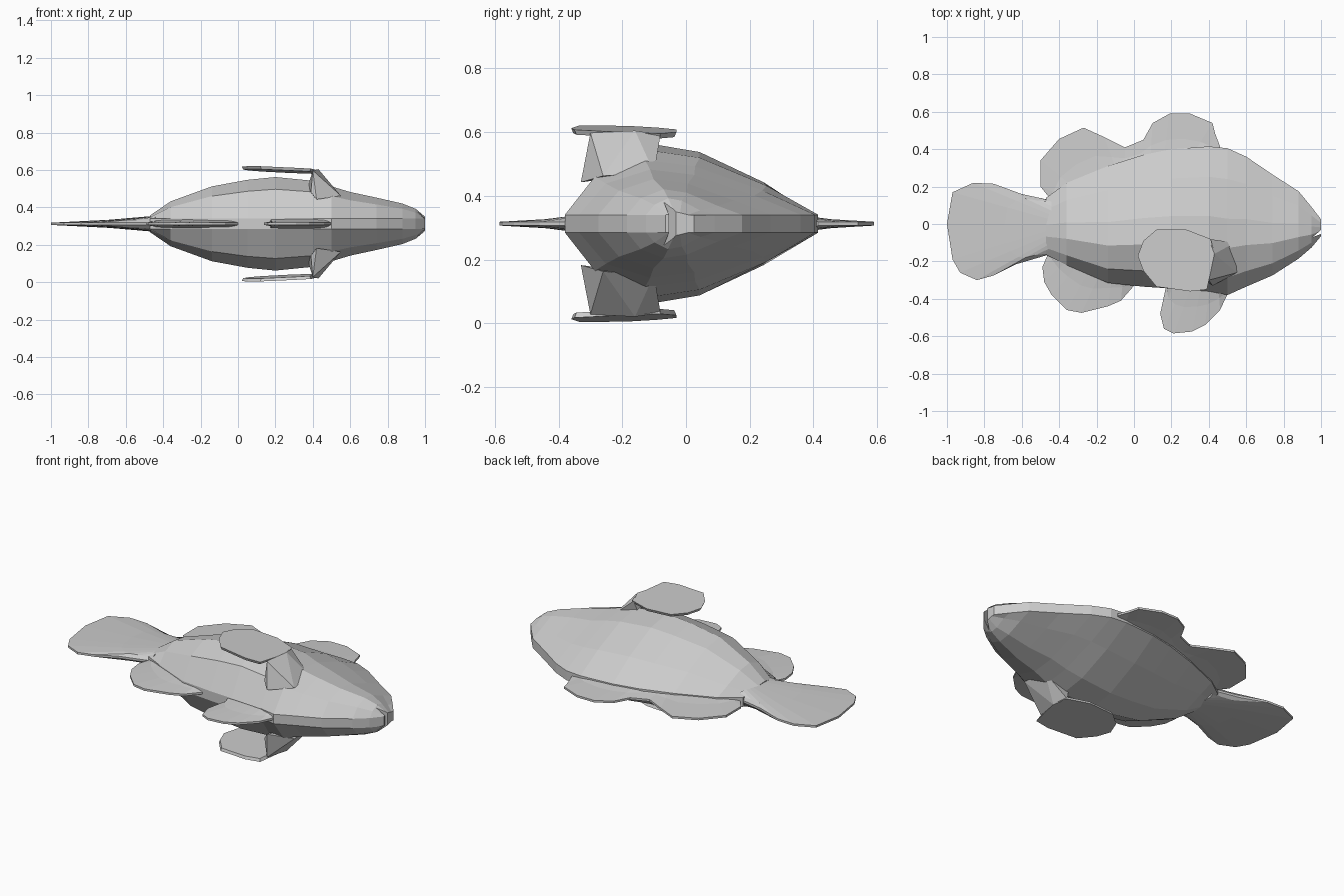
import bpy, bmesh
from mathutils import Vector

MID = 0.3125      # height of the symmetry plane
RIDGE = 0.028     # half width of the band along back and belly

cube = bpy.data.objects.get("Cube")
if cube:
    bpy.data.objects.remove(cube, do_unlink=True)

grey = bpy.data.materials.new("plain grey")
grey.use_nodes = True
TONE = (0.6, 0.6, 0.6, 1)
grey.diffuse_color = TONE
grey.node_tree.nodes["Principled BSDF"].inputs["Base Color"].default_value = TONE


def finish(name, bm):
    bmesh.ops.remove_doubles(bm, verts=bm.verts, dist=0.0005)
    bmesh.ops.recalc_face_normals(bm, faces=bm.faces)
    mesh = bpy.data.meshes.new(name)
    bm.to_mesh(mesh)
    bm.free()
    mesh.materials.append(grey)
    obj = bpy.data.objects.new(name, mesh)
    bpy.context.collection.objects.link(obj)
    return obj


def skin(bm, rows, closed):
    """Join rows of vertices with quads."""
    for a, b in zip(rows, rows[1:]):
        n = len(a)
        for i in range(n if closed else n - 1):
            j = (i + 1) % n
            bm.faces.new((a[i], a[j], b[j], b[i]))


# Body: cross-sections along x as (x, back, belly, half thickness)
sections = [
    (-.47, .14, -.165, .045), (-.36, .22, -.22, .12), (-.14, .31, -.315, .20),
    (.05, .37, -.335, .235), (.20, .40, -.345, .25), (.40, .415, -.36, .23),
    (.50, .405, -.38, .20), (.60, .36, -.335, .17), (.74, .265, -.275, .14),
    (.88, .175, -.185, .108), (.95, .09, -.125, .08), (1.0, .025, -.065, .038)]
# Flank shape as (fraction of height, fraction of thickness)
flank = [(.21, .52), (.48, .9), (.68, 1), (.88, .74)]

bm = bmesh.new()
rings = []
for x, back, belly, thick in sections:
    side = [(back, RIDGE)]
    side += [(back + (belly - back) * h, max(RIDGE, thick * t)) for h, t in flank]
    side += [(belly, RIDGE)]
    loop = side + [(y, -z) for y, z in reversed(side)]
    rings.append([bm.verts.new((x, y, MID + z)) for y, z in loop])
skin(bm, rings, True)
bm.faces.new(rings[0])
bm.faces.new(rings[-1])
body = finish("body", bm)

# Mouth: a wedge cut between the lips
bm = bmesh.new()
wedge = [(1.05, .01), (1.05, -.035), (.955, -.07)]
skin(bm, [[bm.verts.new((x, y, MID + z)) for x, y in wedge] for z in (-.2, .2)], True)
bmesh.ops.holes_fill(bm, edges=bm.edges)
cutter = finish("mouth_cutter", bm)
cutter.hide_render = True
cutter.hide_set(True)
cut = body.modifiers.new("mouth", 'BOOLEAN')
cut.object = cutter
cut.solver = 'EXACT'


def fin(name, rim, root, thick):
    """Fin in the symmetry plane, thick at its root and thin at the rim."""
    bm = bmesh.new()
    a, b = Vector(root[0]), Vector(root[1])
    n = len(rim) - 1
    for s in (1, -1):
        rows = []
        for f, half in ((0, thick), (.45, thick * .5), (1, .006)):
            row = []
            for i, p in enumerate(rim):
                q = a.lerp(b, i / n).lerp(Vector(p), f)
                row.append(bm.verts.new((q.x, q.y, MID + s * half)))
            rows.append(row)
        skin(bm, rows, False)
        outline = rows[0] + [r[-1] for r in rows[1:-1]] + rows[-1][::-1]
        outline += [r[0] for r in rows[-2:0:-1]]
        if s == 1:
            first = outline
    skin(bm, [first, outline], True)
    return finish(name, bm)


fin("tail_fin", [(-.46, .13), (-.6, .16), (-.75, .215), (-.86, .22), (-.97, .17),
                 (-1, 0), (-.97, -.19), (-.93, -.26), (-.84, -.3), (-.75, -.275),
                 (-.63, -.215), (-.46, -.165)], [(-.44, .12), (-.44, -.15)], .043)
fin("rear_back_fin", [(-.46, .15), (-.5, .2), (-.5, .34), (-.4, .455), (-.27, .515),
                      (-.16, .465), (-.05, .41), (.06, .38)],
    [(-.45, .12), (.06, .33)], RIDGE)
fin("front_back_fin", [(-.06, .405), (.05, .45), (.1, .54), (.19, .59), (.3, .59),
                       (.42, .54), (.435, .48), (.46, .415)],
    [(-.06, .3), (.45, .38)], RIDGE)
fin("rear_belly_fin", [(-.46, -.16), (-.49, -.23), (-.48, -.31), (-.44, -.38),
                       (-.36, -.46), (-.28, -.475), (-.14, -.44), (-.07, -.41),
                       (0, -.33)], [(-.45, -.14), (0, -.3)], RIDGE)
fin("front_belly_fin", [(.17, -.34), (.14, -.48), (.16, -.56), (.21, -.585),
                        (.31, -.575), (.38, -.54), (.46, -.46), (.5, -.375)],
    [(.17, -.31), (.5, -.35)], RIDGE)

# Side fins: a tilted paddle on a wedge-shaped stem, mirrored on both flanks
paddle = [(.43, -.16), (.41, -.08), (.28, -.03), (.12, -.03), (.05, -.09),
          (.02, -.17), (.05, -.25), (.12, -.335), (.3, -.36), (.39, -.35)]
stem = [(.40, -.3, .285), (.43, -.16, .292), (.40, -.08, .28), (.39, -.31, .17),
        (.55, -.26, .15), (.54, -.1, .16), (.37, -.1, .19), (.42, -.33, .13)]
for s, label in ((1, "upper"), (-1, "lower")):
    bm = bmesh.new()
    layers = []
    for drop, shrink in ((0, 1), (.016, .96)):
        layers.append([])
        for x, y in paddle:
            z = .309 - .05 * (x - .03) - .04 * (y + .25) - drop
            px, py = .22 + (x - .22) * shrink, -.2 + (y + .2) * shrink
            layers[-1].append(bm.verts.new((px, py, MID + s * z)))
        bm.faces.new(layers[-1])
    skin(bm, layers, True)
    finish(label + "_side_fin", bm)

    bm = bmesh.new()
    points = [bm.verts.new((x, y, MID + s * z)) for x, y, z in stem]
    bmesh.ops.convex_hull(bm, input=points)
    finish(label + "_side_fin_stem", bm)
